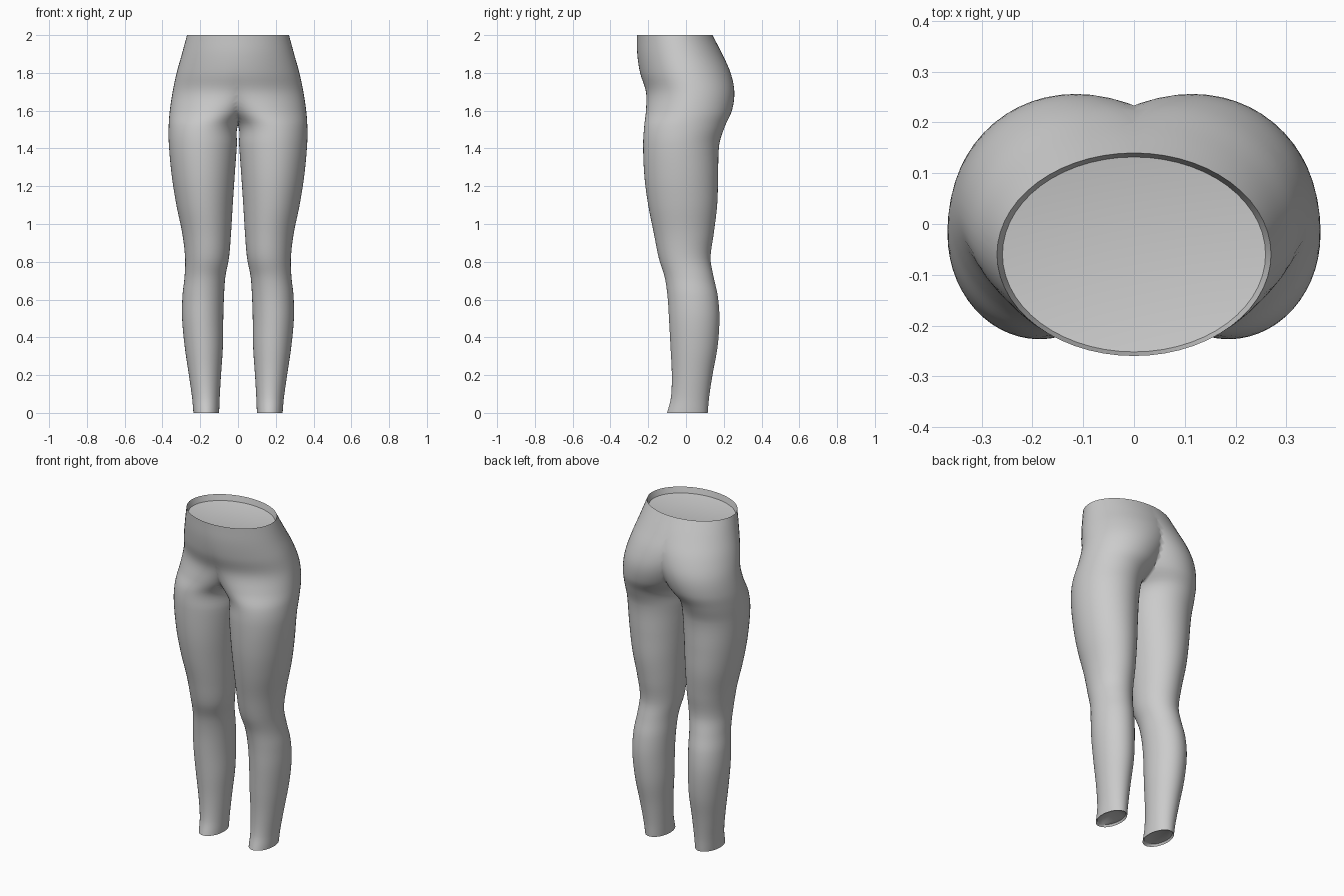
import bpy, bmesh, math
from mathutils import Vector

if "Cube" in bpy.data.objects:
    bpy.data.objects.remove(bpy.data.objects["Cube"])

# Stations: z, centre x, half width, front y, back y, inward lean of the front
STATIONS = [
    (0.00, 0.168, 0.068, -0.100, 0.115, 0.0),
    (0.08, 0.170, 0.073, -0.080, 0.122, 0.0),
    (0.20, 0.175, 0.085, -0.075, 0.140, 0.0),
    (0.35, 0.181, 0.101, -0.082, 0.167, 0.0),
    (0.50, 0.187, 0.109, -0.090, 0.177, 0.0),
    (0.62, 0.184, 0.110, -0.098, 0.168, 0.0),
    (0.72, 0.175, 0.108, -0.113, 0.146, 0.0),
    (0.82, 0.164, 0.116, -0.144, 0.130, 0.0),
    (0.95, 0.166, 0.129, -0.170, 0.147, 0.0),
    (1.10, 0.177, 0.149, -0.200, 0.165, 0.0),
    (1.25, 0.184, 0.166, -0.220, 0.170, 0.0),
    (1.42, 0.186, 0.180, -0.227, 0.176, 0.0),
    (1.52, 0.184, 0.183, -0.221, 0.207, 0.01),
    (1.60, 0.150, 0.211, -0.212, 0.243, 0.04),
    (1.70, 0.111, 0.235, -0.212, 0.256, 0.07),
    (1.80, 0.066, 0.259, -0.243, 0.236, 0.055),
    (1.90, 0.025, 0.272, -0.258, 0.192, 0.025),
    (2.00, 0.000, 0.270, -0.260, 0.140, 0.0),
]
SIDES, STEPS = 56, 5


def spline(p0, p1, p2, p3, z):
    """Smooth cubic between p1 and p2 at height z."""
    h = p2[0] - p1[0]
    t = (z - p1[0]) / h
    out = []
    for a, b, c, d in zip(p0[1:], p1[1:], p2[1:], p3[1:]):
        m1 = (c - a) / (p2[0] - p0[0]) * h
        m2 = (d - b) / (p3[0] - p1[0]) * h
        out.append((2*t**3 - 3*t**2 + 1) * b + (t**3 - 2*t**2 + t) * m1
                   + (3*t**2 - 2*t**3) * c + (t**3 - t**2) * m2)
    return (z, *out)


def section(s, scale=1.0, dz=0.0):
    """Closed outline of one leg or half of the hips."""
    z, cx, rx, front, back, lean = s
    yc, ry = (front + back) / 2, (back - front) / 2
    pts = []
    for i in range(SIDES):
        a = 2 * math.pi * i / SIDES
        x, y = rx * math.cos(a), ry * math.sin(a)
        if y < 0:
            x -= lean * math.sin(a) ** 2
        pts.append(Vector((cx + x * scale, yc + y * scale, z + dz)))
    return pts


# Sections from ankle to waist
levels = []
for i in range(len(STATIONS) - 1):
    p1, p2 = STATIONS[i], STATIONS[i + 1]
    p0 = STATIONS[i - 1] if i else p1
    p3 = STATIONS[min(i + 2, len(STATIONS) - 1)]
    for k in range(STEPS):
        levels.append(spline(p0, p1, p2, p3, p1[0] + (p2[0] - p1[0]) * k / STEPS))
levels.append(STATIONS[-1])

# Recessed ankle end, leg and hip skin, sunken waist floor
outlines = [section(levels[0], 0.9, 0.012)]
outlines += [section(s) for s in levels]
outlines += [section(levels[-1], 0.96, -0.035), section(levels[-1], 0.5, -0.05)]

bm = bmesh.new()
rings = [[bm.verts.new(p) for p in o] for o in outlines]
for r0, r1 in zip(rings, rings[1:]):
    for i in range(SIDES):
        j = (i + 1) % SIDES
        bm.faces.new((r0[i], r0[j], r1[j], r1[i]))
bm.faces.new(rings[0][::-1])
bm.faces.new(rings[-1])

# Trim at the middle plane so the halves meet in a cleft
bmesh.ops.bisect_plane(bm, geom=bm.verts[:] + bm.edges[:] + bm.faces[:], dist=1e-5,
                       plane_co=(0, 0, 0), plane_no=(1, 0, 0), clear_inner=True)
mesh = bpy.data.meshes.new("legs_and_hips")
bm.to_mesh(mesh)
bm.free()

legs = bpy.data.objects.new("legs_and_hips", mesh)
bpy.context.collection.objects.link(legs)
grey = bpy.data.materials.new("plain grey")
grey.diffuse_color = (0.6, 0.6, 0.6, 1)
grey.use_nodes = True
grey.node_tree.nodes["Principled BSDF"].inputs["Base Color"].default_value = grey.diffuse_color
mesh.materials.append(grey)

# Smooth skin with sharp rims, mirrored to the other leg
bpy.context.view_layer.objects.active = legs
legs.select_set(True)
bpy.ops.object.shade_smooth_by_angle(angle=math.radians(50))
mirror = legs.modifiers.new("other_half", 'MIRROR')
mirror.use_axis[0] = True
mirror.merge_threshold = 0.0005
